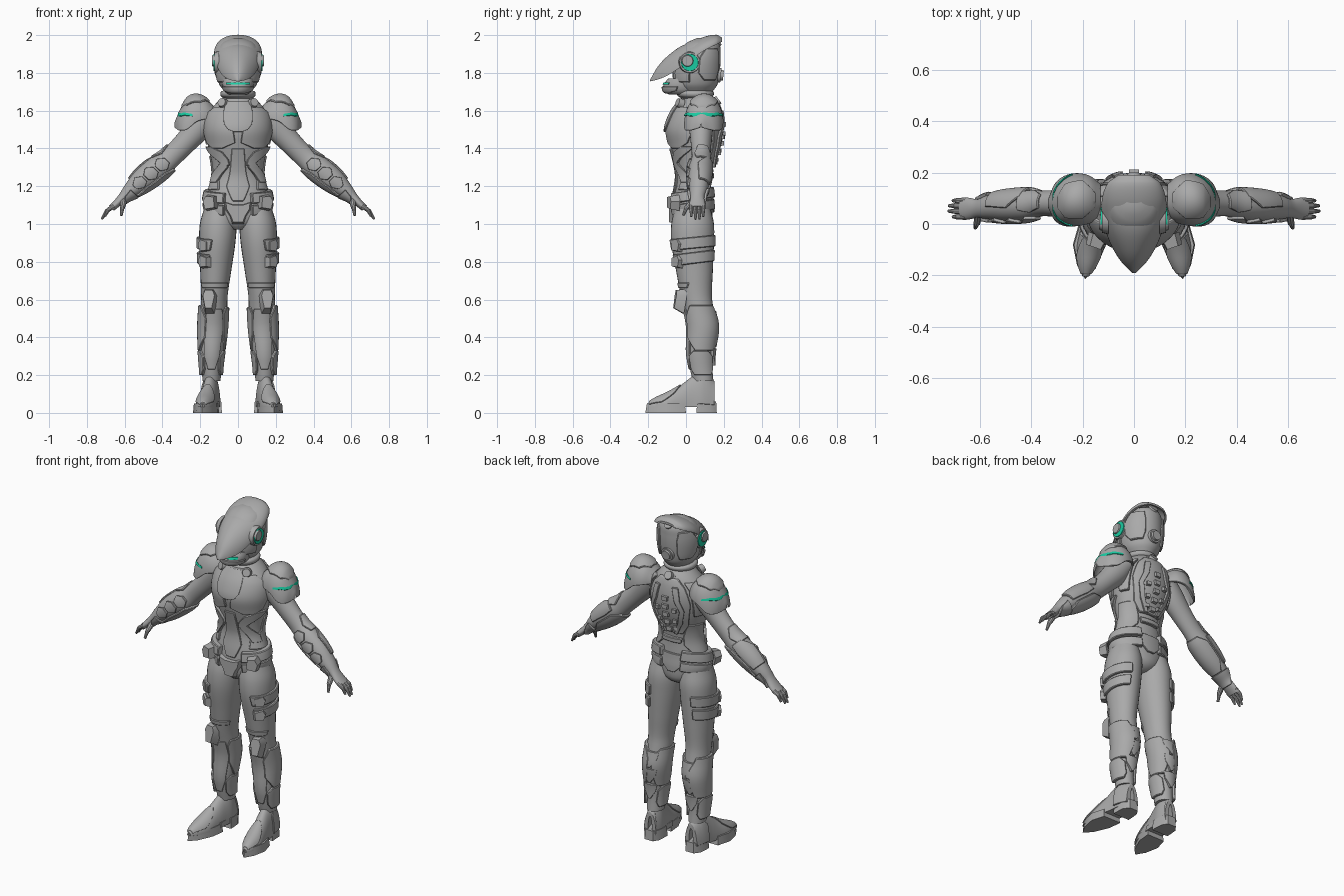
import bpy, bmesh, math
from mathutils import Vector, Matrix

X, Y, Z = Vector((1, 0, 0)), Vector((0, 1, 0)), Vector((0, 0, 1))


def material(name, rgb):
    m = bpy.data.materials.new(name)
    m.diffuse_color = (*rgb, 1)
    return m


GREY = material("armour grey", (0.40, 0.40, 0.40))
TEAL = material("glow teal", (0.01, 0.60, 0.36))


def finish(name, bm, mat, mirror, bevel=0.0):
    bmesh.ops.remove_doubles(bm, verts=bm.verts, dist=1e-5)
    bmesh.ops.recalc_face_normals(bm, faces=bm.faces)
    for f in bm.faces:
        f.smooth = True
    for e in bm.edges:
        e.smooth = e.calc_face_angle(0) < 0.6
    me = bpy.data.meshes.new(name)
    bm.to_mesh(me)
    bm.free()
    me.materials.append(mat)
    ob = bpy.data.objects.new(name, me)
    bpy.context.collection.objects.link(ob)
    if bevel:
        b = ob.modifiers.new("bevel", 'BEVEL')
        b.width, b.segments, b.limit_method, b.angle_limit = bevel, 1, 'ANGLE', 0.8
    if mirror:
        ob.modifiers.new("mirror", 'MIRROR')
    return ob


# A body is (rings, key axis, u, v); each ring is x, y, z, half size on u, half size on v
def at(body, s):
    r, k = body[0], body[1]
    i = 0
    while i < len(r) - 2 and r[i + 1][k] <= s:
        i += 1
    h = r[i + 1][k] - r[i][k]
    t = min(1, max(0, (s - r[i][k]) / h))

    def tangent(j, c):
        p, q = r[max(j - 1, 0)], r[min(j + 1, len(r) - 1)]
        return (q[c] - p[c]) / (q[k] - p[k]) * h
    return [(2*t**3 - 3*t**2 + 1) * r[i][c] + (t**3 - 2*t**2 + t) * tangent(i, c)
            + (3*t**2 - 2*t**3) * r[i + 1][c] + (t**3 - t**2) * tangent(i + 1, c) for c in range(5)]


def point(body, s, deg, off=0.0):
    x, y, z, a, b = at(body, s)
    g = math.radians(deg)
    return Vector((x, y, z)) + body[2] * (max(a + off, .001) * math.cos(g)) + body[3] * (max(b + off, .001) * math.sin(g))


def loft(name, body, mirror=False, mat=GREY, steps=28, n=28):
    """Closed tube through all rings of a body."""
    bm = bmesh.new()
    s0, s1 = body[0][0][body[1]], body[0][-1][body[1]]
    g = [[bm.verts.new(point(body, s0 + (s1 - s0) * i / steps, 360 * j / n)) for j in range(n)]
         for i in range(steps + 1)]
    for i in range(steps):
        for j in range(n):
            bm.faces.new((g[i][j], g[i][(j + 1) % n], g[i + 1][(j + 1) % n], g[i + 1][j]))
    bm.faces.new(g[0])
    bm.faces.new(g[-1])
    return finish(name, bm, mat, mirror)


def panel(name, body, rows, off=0.012, mirror=True, mat=GREY, inner=-0.008, lift=0.0, n=12, sub=4, bevel=0.004):
    """Raised plate that follows a body; rows are position, start angle, end angle."""
    spans = []
    for p, q in zip(rows, rows[1:]):
        spans += [[p[c] + (q[c] - p[c]) * i / sub for c in range(3)] for i in range(sub)]
    spans.append(rows[-1])
    bm = bmesh.new()
    grids = []
    for o in (off, inner):
        grid = []
        for s, a0, a1 in spans:
            angs = [a0 + (a1 - a0) * j / n for j in range(n + 1)]
            grid.append([bm.verts.new(point(body, s + lift * math.sin(math.radians(a)), a, o)) for a in angs])
        grids.append(grid)
    m = len(spans) - 1
    for g in grids:
        for i in range(m):
            for j in range(n):
                bm.faces.new((g[i][j], g[i][j + 1], g[i + 1][j + 1], g[i + 1][j]))
    rim = ([(0, j) for j in range(n)] + [(i, n) for i in range(m)]
           + [(m, j) for j in range(n, 0, -1)] + [(i, 0) for i in range(m, 0, -1)])
    for (i, j), (k, l) in zip(rim, rim[1:] + rim[:1]):
        o, q = grids
        bm.faces.new((o[i][j], o[k][l], q[k][l], q[i][j]))
    return finish(name, bm, mat, mirror, bevel)


def plate(name, pts, center, normal, depth, taper=0.85, mirror=False, mat=GREY):
    """Outline pushed out along its normal and narrowed at the top."""
    nrm = Vector(normal).normalized()
    u = X if abs(nrm.z) > .99 else Z.cross(nrm).normalized()
    v = nrm.cross(u)
    c = Vector(center)
    mx, my = (sum(p[i] for p in pts) / len(pts) for i in (0, 1))
    bm = bmesh.new()
    lo = [bm.verts.new(c + u * a + v * b) for a, b in pts]
    hi = [bm.verts.new(c + u * (mx + (a - mx) * taper) + v * (my + (b - my) * taper) + nrm * depth) for a, b in pts]
    bm.faces.new(lo)
    bm.faces.new(hi)
    for i in range(len(pts)):
        j = (i + 1) % len(pts)
        bm.faces.new((lo[i], lo[j], hi[j], hi[i]))
    return finish(name, bm, mat, mirror)


def disc(r, n=24):
    return [(r * math.cos(2 * math.pi * i / n), r * math.sin(2 * math.pi * i / n)) for i in range(n)]


def rod(name, p, q, r0, r1):
    p, q = Vector(p), Vector(q)
    bm = bmesh.new()
    mtx = Matrix.Translation((p + q) / 2) @ (q - p).to_track_quat('Z', 'Y').to_matrix().to_4x4()
    bmesh.ops.create_cone(bm, cap_ends=True, segments=10, radius1=r0, radius2=r1, depth=(q - p).length, matrix=mtx)
    return finish(name, bm, GREY, True)


# Torso and neck
torso = ([(0, .03, .97, .04, .06), (0, .035, 1.0, .11, .095), (0, .035, 1.08, .162, .105), (0, .035, 1.15, .16, .1),
          (0, .04, 1.25, .135, .09), (0, .04, 1.32, .138, .1), (0, .045, 1.42, .16, .13), (0, .045, 1.5, .172, .143),
          (0, .055, 1.58, .16, .128), (0, .065, 1.64, .115, .1), (0, .065, 1.68, .07, .07)], 2, X, Y)
loft("torso", torso, steps=40, n=36)
loft("neck", ([(0, .06, 1.62, .08, .08), (0, .055, 1.67, .07, .07), (0, .055, 1.73, .07, .075)], 2, X, Y))
loft("collar", ([(0, .05, 1.665, .075, .075), (0, .05, 1.68, .092, .095), (0, .05, 1.7, .09, .095), (0, .05, 1.71, .07, .07)], 2, X, Y))
panel("sternum_plate", torso, [(1.488, -96, -84), (1.5, -106, -74), (1.53, -113, -67), (1.6, -117, -63), (1.65, -120, -60)], .02, False)
panel("chest_plate", torso, [(1.4, -60, -35), (1.43, -85, -15), (1.5, -82, -2), (1.57, -80, -5), (1.62, -70, -30)], .012)
panel("belly_plate", torso, [(1.12, -100, -80), (1.2, -114, -66), (1.28, -108, -72), (1.4, -102, -78)], .009, False)
panel("rib_upper", torso, [(1.31, -72, -58), (1.34, -70, -42), (1.38, -58, -15), (1.41, -30, 0)], .014)
panel("rib_lower", torso, [(1.22, -40, -10), (1.26, -52, -15), (1.3, -68, -40), (1.325, -68, -52)], .014)
panel("waist_side", torso, [(1.18, -50, 40), (1.23, -45, 60), (1.28, -8, 60), (1.36, 0, 50)], .008)
panel("hip_plate_upper", torso, [(1.125, -66, 70), (1.18, -66, 66)], .028, lift=.018)
panel("hip_plate_lower", torso, [(1.06, -62, 70), (1.115, -66, 70)], .022, lift=.018)
plate("hip_buckle", [(-.035, -.03), (.03, -.04), (.045, .01), (.025, .045), (-.03, .04)], (.135, -.045, 1.11), (.35, -1, 0), .05, .8, True)
plate("belt_buckle", [(-.075, .06), (-.07, .02), (-.045, -.02), (-.03, -.06), (.03, -.06), (.045, -.02), (.07, .02),
      (.075, .06), (.03, .045), (-.03, .045)], (0, -.055, 1.06), (0, -1, 0), .035)
panel("seat_plate", torso, [(1.06, 82, 98), (1.12, 62, 118), (1.17, 58, 122)], .01, False)
plate("collar_boss", disc(.028), (.075, -.02, 1.635), (.5, -1, .4), .03, .8, True)

# Backpack
panel("back_shell", torso, [(1.3, 60, 120), (1.36, 45, 135), (1.5, 42, 138), (1.6, 50, 130), (1.64, 60, 120)], .012, False)
panel("back_rail", torso, [(1.3, 72, 80), (1.38, 58, 68), (1.46, 54, 63), (1.52, 62, 72), (1.6, 64, 76)], .024)
panel("back_lower_rail", torso, [(1.24, 66, 114), (1.27, 62, 118)], .018, False)
panel("back_shoulder", torso, [(1.42, 12, 34), (1.5, 8, 38), (1.58, 15, 42), (1.62, 25, 48)], .014)
for i, z in enumerate((1.33, 1.38, 1.43, 1.48, 1.53)):
    y = point(torso, z, 90).y
    plate(f"spine_block_{i}", [(-.018, -.017), (.018, -.017), (.022, .012), (-.022, .012)], (0, y, z), Y, .024)
for i, (x, z) in enumerate(((.045, 1.39), (.05, 1.46), (.035, 1.34))):
    plate(f"back_box_{i}", [(-.014, -.012), (.014, -.012), (.014, .012), (-.014, .012)],
          (x, at(torso, z)[1] + at(torso, z)[4] * .93, z), (.25, 1, 0), .03, .85, True)
plate("back_knob_base", disc(.042), (0, .13, 1.625), (0, .8, .6), .035, .85)
plate("back_knob", disc(.028), (0, .15, 1.64), (0, .8, .6), .03, .85)

# Helmet
skull = ([(0, .055, 1.7, .07, .085), (0, .052, 1.74, .1, .115), (0, .055, 1.82, .117, .125), (0, .065, 1.9, .114, .118),
          (0, .09, 1.96, .085, .085), (0, .1, 1.985, .03, .04)], 2, X, Y)
loft("skull", skull, n=36)
jaw = ([(0, -.02, 1.685, .05, .07), (0, -.025, 1.7, .07, .09), (0, -.025, 1.735, .083, .095), (0, -.02, 1.77, .085, .075)], 2, X, Y)
loft("jaw", jaw, n=16, steps=6)
panel("mouth_glow", jaw, [(1.738, -135, -45), (1.75, -135, -45)], .006, False, TEAL, -.002, bevel=0)
panel("chin_guard", jaw, [(1.69, -120, -60), (1.705, -165, -15), (1.728, -170, -10)], .007, False)
visor = ([(0, -.19, 1.755, .005, .007), (0, -.15, 1.765, .045, .065), (0, -.1, 1.785, .078, .1), (0, -.03, 1.83, .108, .107),
          (0, .04, 1.88, .123, .085), (0, .1, 1.92, .122, .07), (0, .16, 1.95, .1, .05), (0, .19, 1.965, .06, .02)], 1, X, Z)
panel("visor_shell", visor, [(r[1], 0, 180) for r in visor[0]], .002, False, inner=-.012, n=32, bevel=.003)
panel("cheek_plate", skull, [(1.75, -55, -15), (1.8, -60, -15), (1.86, -45, -10)], .01)
panel("helmet_rear_plate", skull, [(1.76, 20, 55), (1.8, 5, 62), (1.88, 5, 62), (1.93, 15, 55)], .01)
plate("ear_cap", disc(.06), (.1, .02, 1.855), X, .025, .9, True)
plate("ear_glow", disc(.047), (.12, .02, 1.855), X, .01, .95, True, TEAL)
plate("ear_hub", disc(.033), (.125, .008, 1.864), X, .012, .85, True)
for tag, y, z, nz in (("top", .135, 1.945, .7), ("rear", .155, 1.79, -.1)):
    plate(f"helmet_knob_base_{tag}", disc(.042), (0, y, z), (0, 1, nz), .03, .9)
    plate(f"helmet_knob_{tag}", disc(.03), (0, y + .015, z + nz * .015), (0, 1, nz), .028, .9)

# Arms, forearm armour and hands
D = Vector((.7, 0, -.714)).normalized()
arm = ([(.15, .08, 1.58, .06, .07), (.2, .08, 1.52, .07, .065), (.28, .08, 1.43, .06, .055), (.36, .08, 1.35, .058, .05),
        (.42, .075, 1.3, .066, .06), (.5, .07, 1.235, .062, .058), (.57, .065, 1.175, .042, .046), (.61, .06, 1.14, .026, .036),
        (.64, .06, 1.11, .021, .042), (.67, .06, 1.083, .018, .042)], 0, Y.cross(D), Y)
loft("arm", arm, True, steps=40)
panel("forearm_outer", arm, [(.38, -25, 50), (.42, -50, 80), (.52, -50, 80), (.565, -30, 50)], .012)
panel("forearm_back", arm, [(.4, 95, 150), (.45, 90, 190), (.54, 95, 180)], .009)
panel("wrist_cuff", arm, [(.565, -95, 110), (.6, -85, 100), (.63, -25, 60)], .014)
for i, s in enumerate((.375, .435, .495)):
    panel(f"forearm_hex_{i}", arm, [(s, -105, -75), (s + .026, -125, -58), (s + .052, -105, -75)], .012)
panel("elbow_guard", arm, [(.33, 140, 200), (.37, 110, 220), (.41, 130, 200)], .008)
for i, (y, tip) in enumerate(((.028, .705), (.05, .722), (.071, .72), (.091, .705))):
    z = 1.025 + (.722 - tip) * .9
    rod(f"finger_base_{i}", (.655, y, 1.097), ((.66 + tip) / 2 + .006, y, (1.097 + z) / 2 + .006), .0125, .011)
    rod(f"finger_tip_{i}", ((.66 + tip) / 2 + .004, y, (1.097 + z) / 2 + .008), (tip, y, z), .011, .006)
rod("thumb_base", (.605, .04, 1.125), (.612, .002, 1.085), .018, .013)
rod("thumb_tip", (.612, .004, 1.09), (.618, -.015, 1.045), .012, .007)

# Shoulder pads
pad = ([(.13, .09, 1.56, .065, .065), (.17, .095, 1.555, .092, .11), (.22, .095, 1.54, .103, .143), (.27, .09, 1.5, .098, .165),
        (.31, .085, 1.495, .07, .105), (.335, .08, 1.51, .015, .03)], 0, Y, Z)
panel("shoulder_pad", pad, [(r[0], 0, 180) for r in pad[0]], 0, inner=-.015, n=24)
panel("shoulder_ridge", pad, [(.15, 70, 110), (.2, 45, 135), (.27, 50, 130), (.3, 75, 105)], .008)
for tag, f in (("front", lambda a: 180 - a), ("rear", lambda a: a)):
    panel(f"shoulder_glow_{tag}", pad, [(s, f(a), f(b)) for s, a, b in
          ((.24, 17, 21), (.27, 26, 31), (.3, 37, 45), (.312, 47, 60), (.318, 60, 90))], .005, True, TEAL, -.004, bevel=0)

# Legs and leg armour
leg = ([(.14, .09, .17, .048, .055), (.14, .08, .24, .052, .06), (.138, .075, .32, .06, .068), (.132, .085, .45, .07, .077),
        (.127, .068, .55, .07, .078), (.125, .055, .62, .07, .082), (.118, .045, .75, .082, .097), (.11, .035, .9, .096, .113),
        (.105, .035, 1.0, .097, .113), (.1, .035, 1.08, .08, .095)], 2, X, Y)
loft("leg", leg, True, steps=44)
panel("thigh_band_upper", leg, [(.87, -70, 75), (.93, -75, 75)], .014, lift=.012)
panel("thigh_band_lower", leg, [(.79, -62, 70), (.85, -68, 72)], .014, lift=.014)
for i, z in enumerate((.885, .8)):
    plate(f"thigh_block_{i}", [(-.032, -.03), (.025, -.035), (.038, .01), (.02, .04), (-.035, .025)],
          (.168, -.035, z), (.7, -.8, 0), .032, .8, True)
panel("knee_band", leg, [(.66, -150, -30), (.69, -150, -20)], .006)
plate("knee_pad", [(-.024, -.065), (.024, -.065), (.043, .03), (.028, .068), (-.028, .068), (-.043, .03)],
      (.148, -.005, .59), (.15, -1, .15), .055, .72, True)
panel("calf_outer", leg, [(.33, -20, 70), (.4, -60, 85), (.5, -62, 85), (.57, -30, 60)], .015)
panel("calf_inner", leg, [(.33, 120, 190), (.42, 100, 225), (.52, 100, 230), (.56, 130, 215)], .011)
panel("shin_plate", leg, [(.23, -110, -70), (.3, -130, -50), (.45, -135, -50), (.55, -125, -60)], .008)
for i, z in enumerate((.25, .35, .45)):
    panel(f"calf_chevron_{i}", leg, [(z, 85, 95), (z + .05, 60, 120), (z + .09, 55, 125)], .016 - .002 * i)
panel("ankle_outer", leg, [(.2, -35, 45), (.23, -50, 60), (.3, -50, 55), (.33, -25, 30)], .016)
panel("ankle_inner", leg, [(.2, 140, 215), (.23, 125, 230), (.3, 130, 230), (.33, 155, 205)], .012)

# Feet: upper, toe cap, split sole
foot = ([(.188, -.205, .03, .012, .02), (.182, -.165, .03, .035, .045), (.172, -.1, .03, .053, .075), (.16, -.03, .03, .052, .115),
         (.15, .03, .03, .05, .16), (.142, .09, .03, .05, .185), (.138, .15, .03, .035, .13)], 1, X, Z)
panel("boot_upper", foot, [(r[1], 0, 180) for r in foot[0]], 0, inner=-.02, n=20)
panel("toe_cap", foot, [(-.195, 30, 150), (-.13, 25, 155), (-.06, 50, 130), (-.03, 75, 105)], .007)
panel("heel_guard", foot, [(.06, 5, 40), (.11, 5, 55), (.15, 5, 175)], .008)
plate("toe_sole", [(.19, -.215), (.222, -.16), (.238, -.08), (.215, .0), (.1, .0), (.108, -.08), (.15, -.175)],
      (0, 0, 0), Z, .05, .93, True)
plate("arch", [(.1, -.02), (.205, -.02), (.19, .08), (.095, .08)], (0, 0, .03), Z, .03, .95, True)
plate("heel_sole", [(.085, .055), (.195, .055), (.19, .13), (.165, .163), (.11, .163), (.09, .13)], (0, 0, 0), Z, .06, .93, True)
